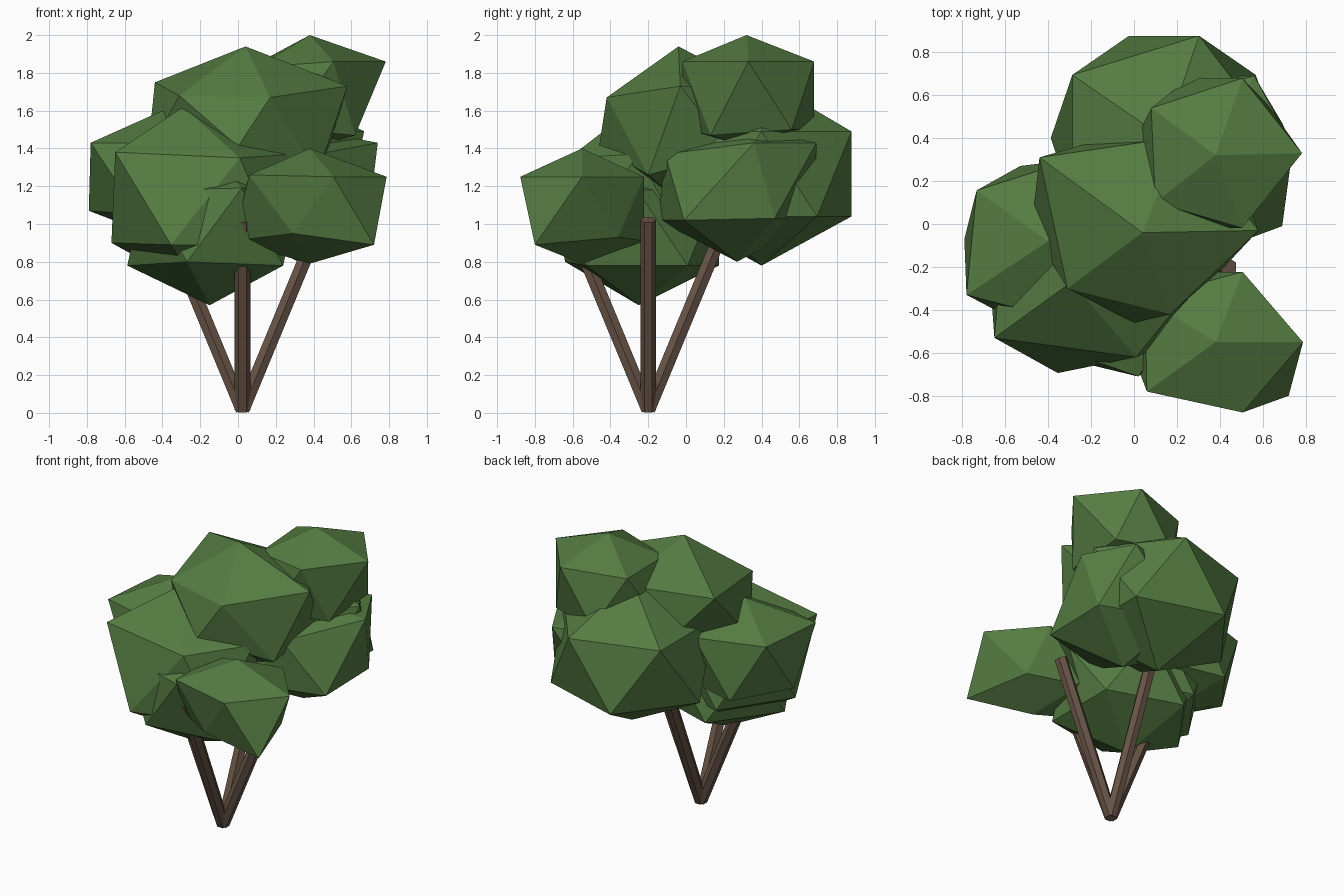
import bpy
import bmesh
from math import pi, radians
from mathutils import Matrix, Vector

default = bpy.data.objects.get("Cube")
if default:
    bpy.data.objects.remove(default, do_unlink=True)


def make_material(name, colour):
    mat = bpy.data.materials.new(name)
    mat.use_nodes = True
    rgba = (*colour, 1.0)
    mat.diffuse_color = rgba
    for node in mat.node_tree.nodes:
        if node.type == "BSDF_PRINCIPLED":
            node.inputs["Base Color"].default_value = rgba
            node.inputs["Roughness"].default_value = 0.9
    return mat


leaf_green = make_material("leaf_green", (0.09, 0.20, 0.055))
bark_brown = make_material("bark_brown", (0.14, 0.09, 0.063))


def finish(bm, name, material):
    mesh = bpy.data.meshes.new(name)
    bm.to_mesh(mesh)
    bm.free()
    mesh.materials.append(material)
    obj = bpy.data.objects.new(name, mesh)
    bpy.context.scene.collection.objects.link(obj)
    return obj


def leaf_clump(name, centre, radii, top, upper, lower, bottom, corners=()):
    """Faceted ball with two five-sided rings set to their own heights;
    the vertex nearest to each given corner is pulled onto it."""
    bm = bmesh.new()
    bmesh.ops.create_icosphere(bm, subdivisions=1, radius=1.0)
    for vert in bm.verts:
        unit = vert.co.normalized()
        if unit.z > 0.9:
            height = top
        elif unit.z > 0:
            height = upper
        elif unit.z > -0.9:
            height = lower
        else:
            height = bottom
        vert.co = Vector((centre[0] + unit.x * radii[0],
                          centre[1] + unit.y * radii[1], height))
    for corner in map(Vector, corners):
        nearest = min(bm.verts, key=lambda v: (v.co - corner).length)
        nearest.co = corner
    return finish(bm, name, leaf_green)


def trunk(name, foot, heading, tilt, length, radius):
    """Six-sided stem leaning outward from the shared foot."""
    bm = bmesh.new()
    bmesh.ops.create_cone(bm, cap_ends=True, segments=6,
                          radius1=radius, radius2=radius, depth=length)
    place = (Matrix.Translation(foot)
             @ Matrix.Rotation(heading, 4, "Z")
             @ Matrix.Rotation(tilt, 4, "Y")
             @ Matrix.Translation((0, 0, length / 2)))
    bmesh.ops.transform(bm, matrix=place, verts=bm.verts)
    return finish(bm, name, bark_brown)


# Crown of overlapping leaf clumps
leaf_clump("crown_top", centre=(0.05, -0.02), radii=(0.59, 0.50),
           top=1.94, upper=1.71, lower=1.38, bottom=1.10,
           corners=[(0.04, -0.04, 1.94), (-0.44, 0.31, 1.75),
                    (-0.31, -0.30, 1.68), (0.17, -0.42, 1.67),
                    (0.58, -0.03, 1.73), (0.42, -0.20, 1.26),
                    (0.0, -0.46, 1.41)])
leaf_clump("crown_peak", centre=(0.38, 0.33), radii=(0.45, 0.41),
           top=2.0, upper=1.86, lower=1.5, bottom=1.40,
           corners=[(0.38, 0.32, 2.0), (0.08, 0.54, 1.84),
                    (0.10, 0.10, 1.83), (0.62, 0.13, 1.47),
                    (0.62, 0.56, 1.50)])
leaf_clump("back_clump", centre=(0.14, 0.40), radii=(0.59, 0.56),
           top=1.77, upper=1.49, lower=1.04, bottom=0.78)
leaf_clump("left_clump", centre=(0.32, 0.27), radii=(0.48, 0.49),
           top=1.51, upper=1.42, lower=1.02, bottom=0.80,
           corners=[(0.56, 0.69, 1.43), (0.74, 0.36, 1.43),
                    (0.69, -0.01, 1.02), (0.69, 0.47, 1.03),
                    (0.42, -0.11, 1.37)])
leaf_clump("front_left_clump", centre=(0.38, -0.55), radii=(0.455, 0.385),
           top=1.40, upper=1.25, lower=0.91, bottom=0.79,
           corners=[(0.72, -0.80, 0.89), (0.29, -0.78, 0.95),
                    (0.06, -0.78, 1.26), (0.59, -0.36, 0.93)])
leaf_clump("front_right_clump", centre=(-0.20, -0.26), radii=(0.56, 0.51),
           top=1.62, upper=1.37, lower=0.89, bottom=0.64,
           corners=[(-0.29, -0.27, 1.62), (-0.65, -0.53, 1.38),
                    (0.01, -0.62, 1.35), (-0.67, -0.26, 0.90)])
leaf_clump("low_clump", centre=(-0.13, -0.26), radii=(0.51, 0.51),
           top=1.36, upper=1.18, lower=0.78, bottom=0.57,
           corners=[(0.02, -0.71, 1.19), (-0.27, -0.64, 0.80),
                    (-0.15, -0.25, 0.57)])
leaf_clump("right_clump", centre=(-0.40, -0.08), radii=(0.46, 0.45),
           top=1.60, upper=1.43, lower=1.05, bottom=0.92,
           corners=[(-0.78, -0.33, 1.43), (-0.79, -0.07, 1.07),
                    (-0.53, 0.27, 1.04)])

# Four stems fanning out of one point
for index, side in enumerate(("left", "back", "right", "front")):
    trunk(f"{side}_trunk", foot=(0.024, -0.2, 0.016), heading=index * pi / 2,
          tilt=radians(22.5), length=1.09, radius=0.042)
